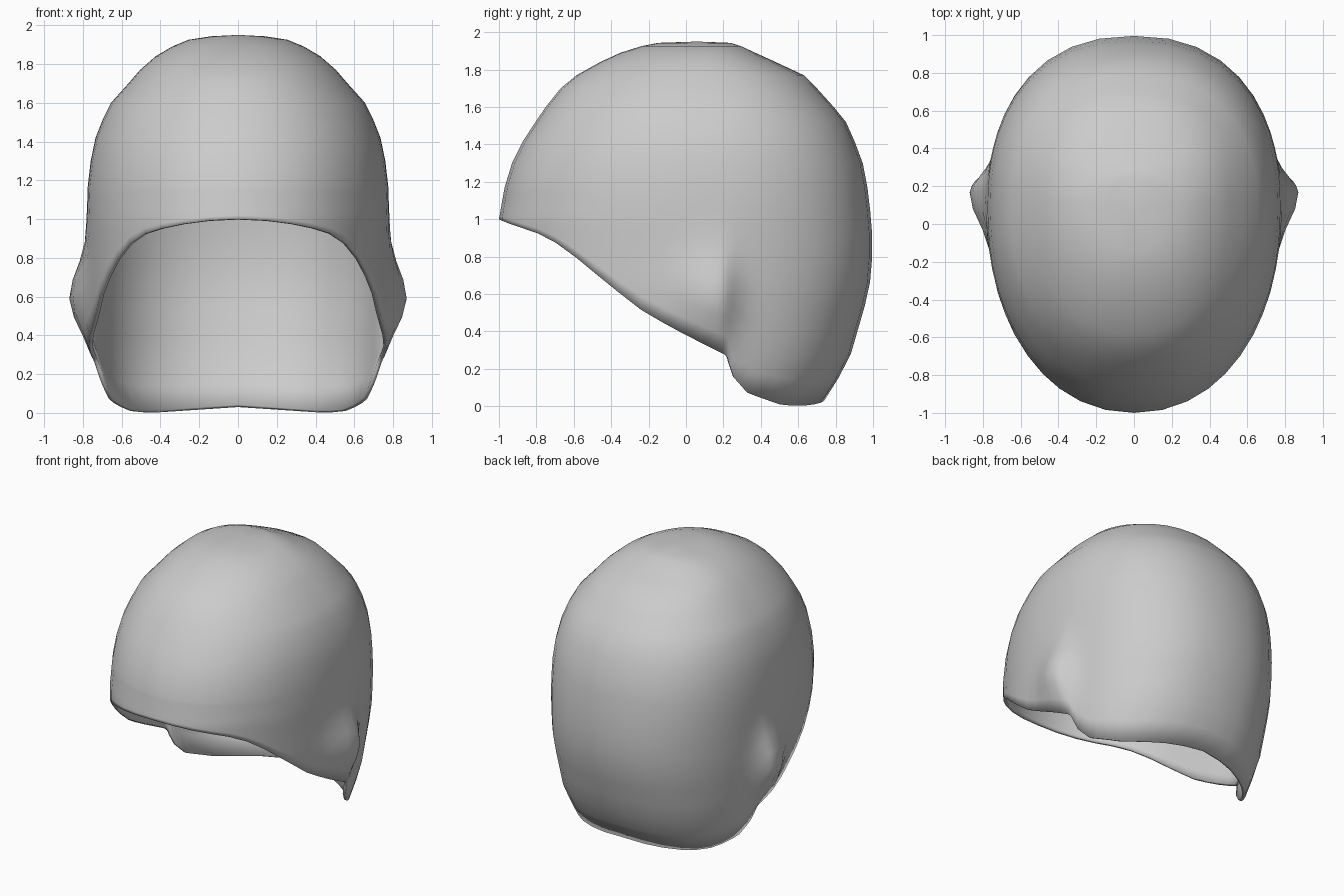
import bpy, bmesh, math

if "Cube" in bpy.data.objects:
    bpy.data.objects.remove(bpy.data.objects["Cube"])

# height, front y, back y, half width of the head-shaped dome
PROFILE = [
    (0.00, -1.0, 0.72, 0.68), (0.07, -1.0, 0.765, 0.695), (0.24, -1.0, 0.87, 0.735),
    (0.62, -1.0, 0.98, 0.77), (0.85, -1.0, 1.0, 0.775), (1.00, -1.0, 0.99, 0.78),
    (1.17, -0.97, 0.97, 0.775), (1.30, -0.93, 0.945, 0.76), (1.42, -0.87, 0.90, 0.735),
    (1.52, -0.805, 0.855, 0.695), (1.60, -0.75, 0.79, 0.655), (1.70, -0.67, 0.70, 0.565),
    (1.77, -0.585, 0.63, 0.505), (1.84, -0.46, 0.48, 0.425), (1.89, -0.35, 0.37, 0.34),
    (1.925, -0.24, 0.295, 0.255), (1.943, -0.15, 0.24, 0.14)]
# lower edge: y, z
RIM = [(-1.0, 1.0), (-0.97, 0.985), (-0.75, 0.91), (-0.63, 0.83), (-0.4, 0.64),
       (-0.22, 0.5), (0.0, 0.38), (0.22, 0.27), (0.25, 0.16), (0.33, 0.07),
       (0.5, 0.01), (0.6, 0.0)]
CENTRE_Y = 0.08


def lerp_table(table, k):
    if k <= table[0][0]:
        return table[0][1:]
    for a, b in zip(table, table[1:]):
        if k <= b[0]:
            f = (k - a[0]) / (b[0] - a[0])
            return tuple(p + (q - p) * f for p, q in zip(a[1:], b[1:]))
    return table[-1][1:]


def surface(deg, z):
    """Point on the dome at a given angle and height, with the ear bulge."""
    front, back, w = lerp_table(PROFILE, z)
    s, c = math.sin(math.radians(deg)), max(0.0, math.cos(math.radians(deg)))
    if s < 0:
        n, reach = 2.12, CENTRE_Y - front
    else:
        n, reach = 2.3, back - CENTRE_Y
    x = w * c ** (2 / n)
    y = CENTRE_Y + math.copysign(reach * abs(s) ** (2 / n), s)
    dy = (y - 0.17) / (0.11 if y > 0.17 else 0.2)
    dz = (z - 0.58) / 0.22
    x += 0.105 * math.exp(-dy * dy - dz * dz) * min(1, c * 2)
    return x, y, z


def rim_height(deg):
    """Walk down the dome until it meets the lower edge, then refine."""
    def above(z):
        x, y, _ = surface(deg, z)
        edge = lerp_table(RIM, y)[0]
        if y > 0.5:
            edge += 0.03 * max(0, 1 - x / 0.45)
        return z > edge
    z = 1.1
    while z > 0 and above(z):
        z -= 0.02
    lo, hi = max(z, 0), z + 0.02
    for _ in range(20):
        mid = (lo + hi) / 2
        lo, hi = (lo, mid) if above(mid) else (mid, hi)
    return max(hi, 0.0)


# Columns from front to back, denser at the notch behind the ear
half = [-90, -80, -70, -61, -53, -45, -37, -30, -23, -16, -10, -5, 0, 4, 6, 7, 8, 9, 11,
        14, 18, 23, 30, 38, 47, 57, 68, 79, 90]
columns = [(d, 1) for d in half] + [(d, -1) for d in half[-2:0:-1]]
upper = [row[0] for row in PROFILE if row[0] > 1.1]
LOWER_ROWS = 9

bm = bmesh.new()
grid = []
for deg, side in columns:
    z0 = rim_height(deg)
    levels = [z0 + (upper[0] - z0) * i / LOWER_ROWS for i in range(LOWER_ROWS)] + upper
    col = []
    for z in levels:
        x, y, z = surface(deg, z)
        col.append(bm.verts.new((x * side, y, z)))
    grid.append(col)
crown = bm.verts.new((0, 0.06, 1.95))
for i, a in enumerate(grid):
    b = grid[(i + 1) % len(grid)]
    for j in range(len(a) - 1):
        bm.faces.new((a[j], b[j], b[j + 1], a[j + 1]))
    bm.faces.new((a[-1], b[-1], crown))
bmesh.ops.recalc_face_normals(bm, faces=bm.faces)
if crown.normal.z < 0 or sum(f.normal.z for f in crown.link_faces) < 0:
    bmesh.ops.reverse_faces(bm, faces=bm.faces)

mesh = bpy.data.meshes.new("head_cap")
bm.to_mesh(mesh)
bm.free()
cap = bpy.data.objects.new("head_cap", mesh)
bpy.context.collection.objects.link(cap)

# Thin shell wall, growing inward
wall = cap.modifiers.new("wall", 'SOLIDIFY')
wall.thickness = 0.022
wall.offset = -1

bpy.context.view_layer.objects.active = cap
cap.select_set(True)
bpy.ops.object.shade_smooth_by_angle(angle=math.radians(40))
